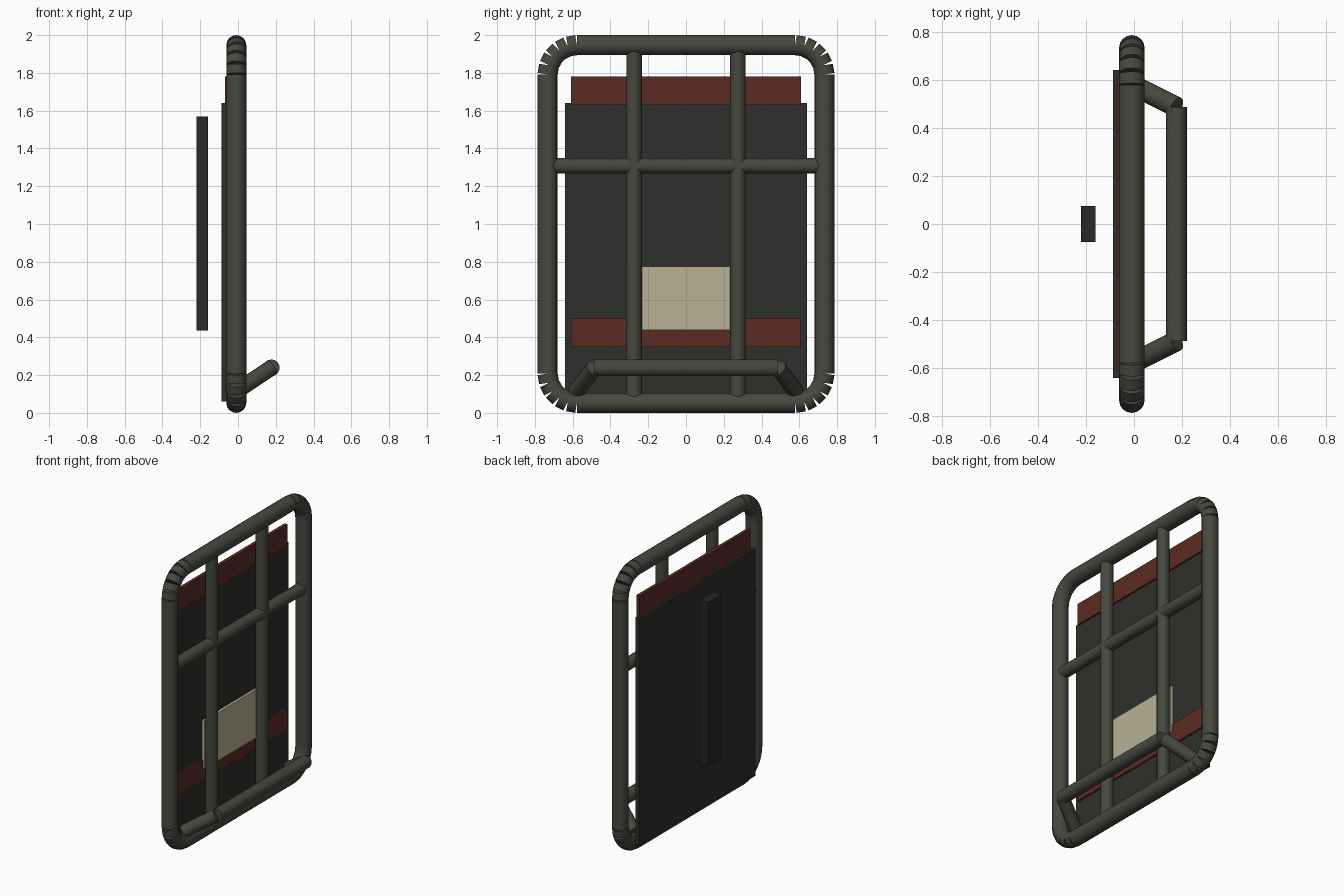
import bpy, math
from mathutils import Vector

if "Cube" in bpy.data.objects:
    bpy.data.objects.remove(bpy.data.objects["Cube"])


def material(name, rgb):
    m = bpy.data.materials.new(name)
    m.diffuse_color = (*rgb, 1)
    m.use_nodes = True
    m.node_tree.nodes["Principled BSDF"].inputs["Base Color"].default_value = m.diffuse_color
    return m


FRAME = material("frame_paint", (0.062, 0.066, 0.05))
PANEL = material("panel_dark", (0.028, 0.03, 0.025))
GRIP = material("grip_dark", (0.021, 0.021, 0.02))
RED = material("red_band", (0.105, 0.025, 0.016))
CREAM = material("cream_plate", (0.48, 0.44, 0.30))


def tube(name, a, b, r):
    """Capped cylinder running from point a to point b."""
    a, b = Vector(a), Vector(b)
    d = b - a
    bpy.ops.mesh.primitive_cylinder_add(
        vertices=16, radius=r, depth=d.length, location=(a + b) / 2,
        rotation=d.to_track_quat('Z', 'Y').to_euler())
    o = bpy.context.object
    o.name = name
    o.data.materials.append(FRAME)
    bpy.ops.object.shade_smooth_by_angle(angle=math.radians(35))
    return o


def box(name, x, y, z, mat):
    """Box given by its (min, max) range on each axis."""
    bpy.ops.mesh.primitive_cube_add(
        size=1, location=[(p[0] + p[1]) / 2 for p in (x, y, z)])
    o = bpy.context.object
    o.name = name
    o.scale = [p[1] - p[0] for p in (x, y, z)]
    bpy.ops.object.transform_apply(location=False, rotation=False, scale=True)
    o.data.materials.append(mat)
    return o


X = -0.009          # plane of the frame
R = 0.053           # outer tube radius
r = 0.041           # inner bar radius
HY = 0.733          # half width to tube centre
Z0, Z1 = R, 2 - R   # bottom and top tube centres
BEND = 0.155        # corner bend radius
STEPS = 5

# Outer frame: straight tubes
for s, side in ((-1, "left"), (1, "right")):
    tube(f"frame_side_{side}", (X, s * HY, Z0 + BEND), (X, s * HY, Z1 - BEND), R)
for z, end in ((Z0, "bottom"), (Z1, "top")):
    tube(f"frame_{end}", (X, -HY + BEND, z), (X, HY - BEND, z), R)

# Outer frame: segmented corner bends
for sy in (-1, 1):
    for sz, zc in ((-1, Z0 + BEND), (1, Z1 - BEND)):
        pts = []
        for i in range(STEPS + 1):
            t = math.pi / 2 * i / STEPS
            pts.append((X, sy * (HY - BEND + BEND * math.cos(t)),
                        zc + sz * BEND * math.sin(t)))
        for a, b in zip(pts, pts[1:]):
            tube("frame_corner_segment", a, b, R)

# Inner bars
for s in (-1, 1):
    tube("vertical_bar", (X, s * 0.275, Z0), (X, s * 0.275, Z1), r)
tube("cross_bar", (X, -HY, 1.308), (X, HY, 1.308), r)

# Foot shelf: bar held out by two slanted arms
tube("shelf_bar", (0.177, -0.487, 0.239), (0.177, 0.487, 0.239), 0.044)
for s in (-1, 1):
    tube("shelf_arm", (X, s * 0.58, 0.115), (0.177, s * 0.487, 0.239), 0.043)

# Back panel, red bands, cream plate and the upright pad behind
box("back_panel", (-0.087, -0.06), (-0.64, 0.64), (0.06, 1.64), PANEL)
for z in (0.35, 1.63):
    box("red_band", (-0.07, -0.047), (-0.61, 0.61), (z, z + 0.15), RED)
box("cream_plate", (-0.052, -0.033), (-0.318, 0.318), (0.44, 0.775), CREAM)
box("back_pad", (-0.22, -0.16), (-0.074, 0.074), (0.437, 1.57), GRIP)
